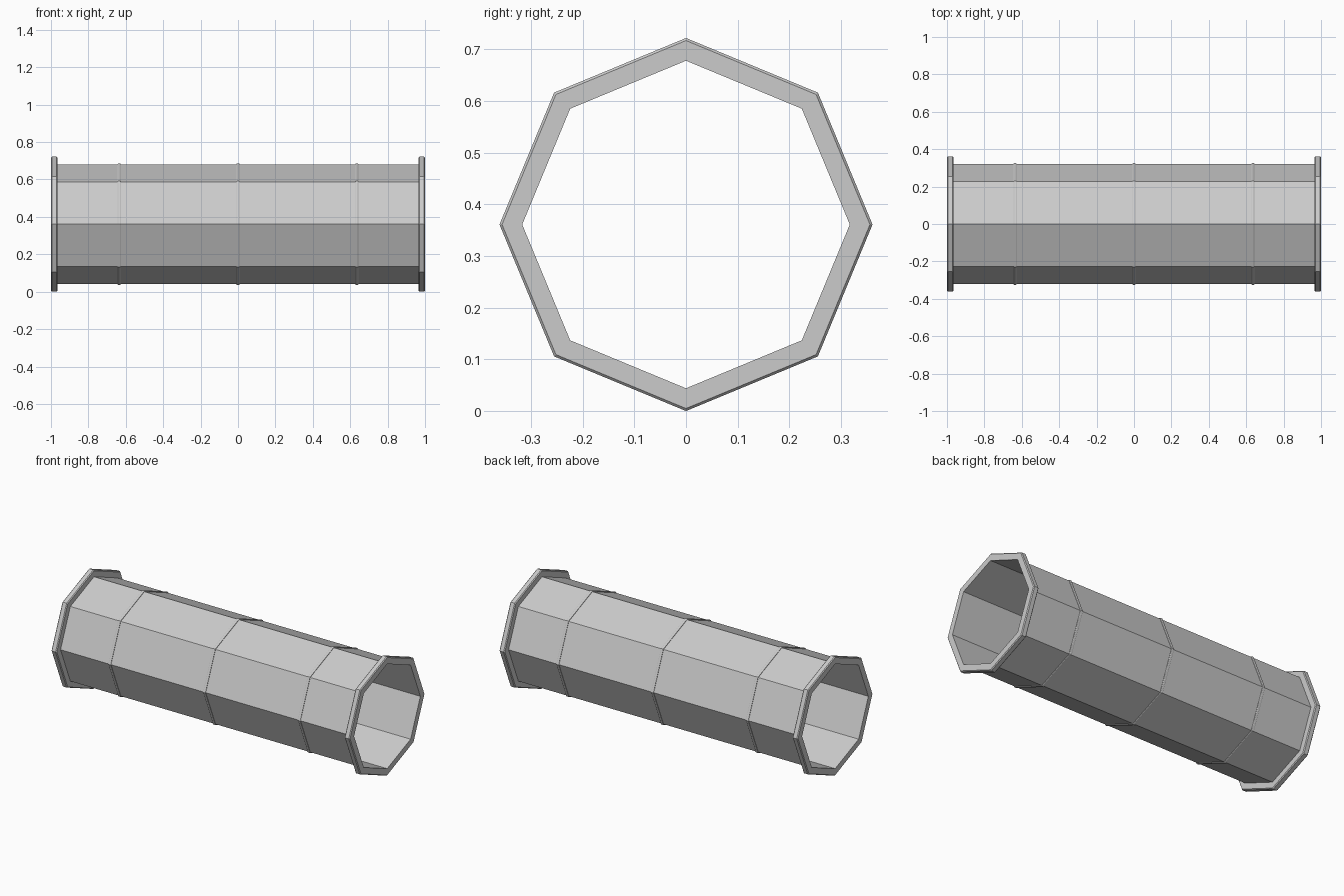
import bpy, bmesh
from math import cos, sin, pi

if "Cube" in bpy.data.objects:
    bpy.data.objects.remove(bpy.data.objects["Cube"])

SIDES = 8
ZC = 0.361


def lathe(name, profile, closed=True):
    """Revolve an (x, radius) profile around the pipe axis with flat octagonal sides."""
    bm = bmesh.new()
    rings = []
    for i in range(SIDES):
        a = 2 * pi * i / SIDES
        rings.append([bm.verts.new((x, r * cos(a), ZC + r * sin(a))) for x, r in profile])
    n = len(profile)
    for i in range(SIDES):
        p, q = rings[i], rings[(i + 1) % SIDES]
        for j in range(n if closed else n - 1):
            k = (j + 1) % n
            bm.faces.new((p[j], q[j], q[k], p[k]))
    bmesh.ops.recalc_face_normals(bm, faces=bm.faces)
    mesh = bpy.data.meshes.new(name)
    bm.to_mesh(mesh)
    bm.free()
    ob = bpy.data.objects.new(name, mesh)
    bpy.context.collection.objects.link(ob)
    return ob


# Thin-walled octagonal pipe
lathe("pipe_body", [(-0.97, 0.32), (0.97, 0.32), (0.97, 0.317), (-0.97, 0.317)])

# End flanges with chamfered rims
for side, s in (("left", -1), ("right", 1)):
    lathe("flange_" + side, [(s * 0.965, 0.317), (s * 0.965, 0.356), (s * 0.970, 0.361),
                             (s * 0.995, 0.361), (s, 0.356), (s, 0.317)])

# Thin raised seam bands
for i, x in enumerate((-0.635, 0, 0.635)):
    lathe("seam_band_%d" % (i + 1), [(x - 0.008, 0.317), (x - 0.008, 0.323), (x - 0.005, 0.325),
                                     (x + 0.005, 0.325), (x + 0.008, 0.323), (x + 0.008, 0.317)])
